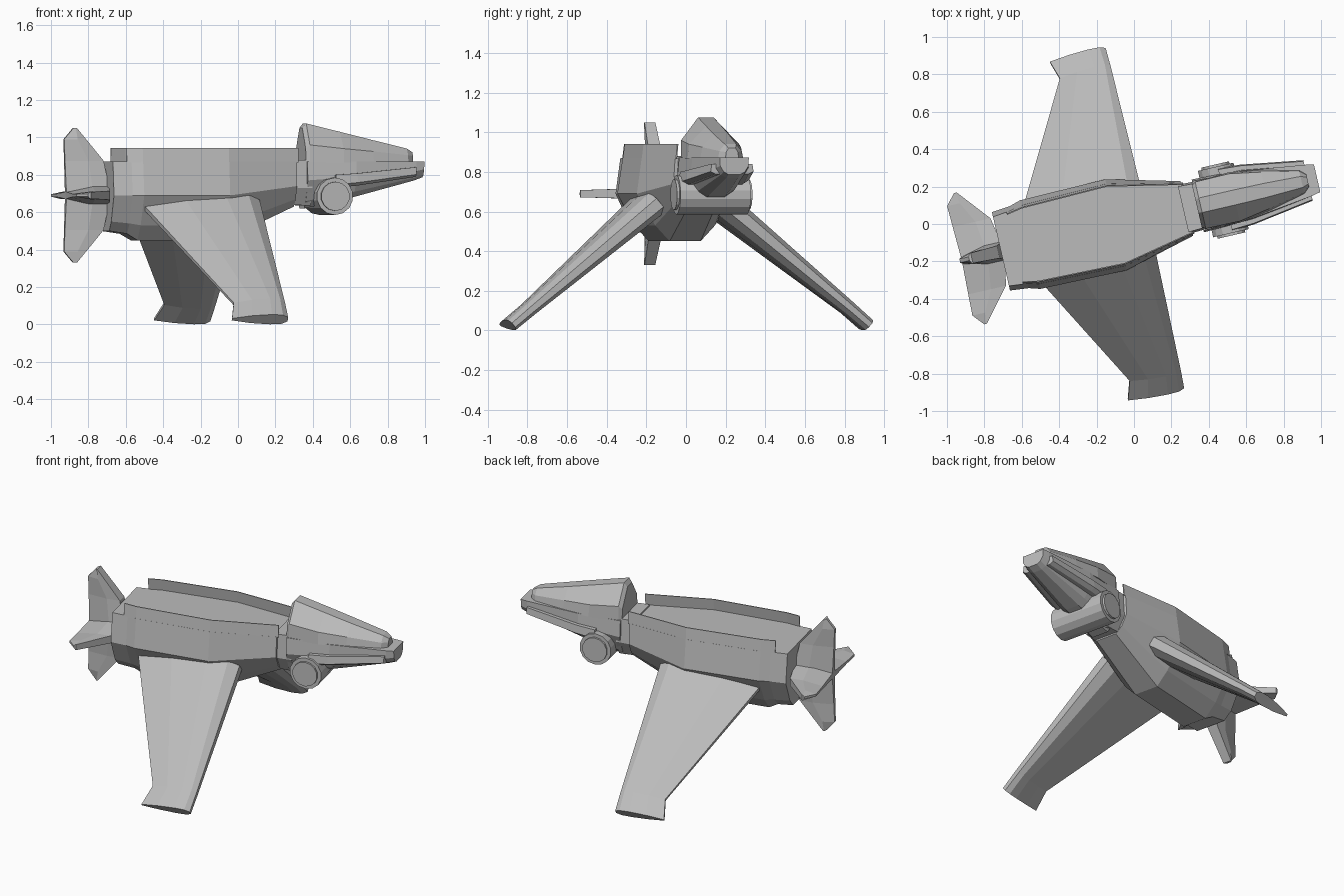
import bpy, bmesh, math
from mathutils import Matrix, Vector

if "Cube" in bpy.data.objects:
    bpy.data.objects.remove(bpy.data.objects["Cube"])

# Craft is built along +x, then turned slightly about z
PLACE = Matrix.Translation((0, 0.018, 0)) @ Matrix.Rotation(math.radians(13), 4, 'Z')

grey = bpy.data.materials.new("hull_grey")
grey.diffuse_color = (0.5, 0.5, 0.5, 1)
grey.use_nodes = True
grey.node_tree.nodes["Principled BSDF"].inputs["Base Color"].default_value = grey.diffuse_color


def finish(name, bm):
    bmesh.ops.recalc_face_normals(bm, faces=bm.faces)
    bm.transform(PLACE)
    mesh = bpy.data.meshes.new(name)
    bm.to_mesh(mesh)
    bm.free()
    mesh.materials.append(grey)
    obj = bpy.data.objects.new(name, mesh)
    bpy.context.collection.objects.link(obj)
    return obj


def loft(name, rings):
    """Skin equal-length rings of points and cap both ends."""
    bm = bmesh.new()
    loops = [[bm.verts.new(p) for p in ring] for ring in rings]
    n = len(loops[0])
    for a, b in zip(loops, loops[1:]):
        for i in range(n):
            j = (i + 1) % n
            bm.faces.new((a[i], a[j], b[j], b[i]))
    bm.faces.new(loops[0])
    bm.faces.new(loops[-1])
    return finish(name, bm)


def section(x, half):
    """Symmetric cross-section from (half width, z) pairs, top to bottom."""
    return [(x, w, z) for w, z in half] + [(x, -w, z) for w, z in reversed(half)]


# Main hull, widest along its waist
loft("hull", [
    section(-0.73, [(0.19, 0.87), (0.215, 0.69), (0.15, 0.55), (0.10, 0.50)]),
    section(-0.63, [(0.20, 0.87), (0.225, 0.69), (0.15, 0.54), (0.09, 0.485)]),
    section(-0.57, [(0.215, 0.87), (0.243, 0.69), (0.155, 0.53), (0.08, 0.45)]),
    section(-0.10, [(0.225, 0.87), (0.25, 0.69), (0.155, 0.53), (0.08, 0.45)]),
    section(0.29, [(0.142, 0.87), (0.15, 0.74), (0.115, 0.67), (0.07, 0.63)]),
])

# Nape collar between hull and nose
loft("neck_collar", [
    section(0.27, [(0.125, 0.88), (0.135, 0.73), (0.085, 0.64)]),
    section(0.38, [(0.12, 0.88), (0.13, 0.73), (0.08, 0.635)]),
])

# Nose with flat top and tapered chin
loft("nose", [
    section(0.35, [(0.135, 0.872), (0.145, 0.77), (0.10, 0.66), (0.055, 0.62)]),
    section(0.62, [(0.13, 0.872), (0.135, 0.79), (0.09, 0.71), (0.045, 0.68)]),
    section(0.96, [(0.085, 0.872), (0.083, 0.82), (0.06, 0.785), (0.03, 0.77)]),
    section(1.005, [(0.075, 0.872), (0.073, 0.83), (0.055, 0.80), (0.03, 0.787)]),
])

# Faceted canopy
loft("canopy", [
    section(0.345, [(0.035, 1.05), (0.115, 0.94), (0.12, 0.865)]),
    section(0.365, [(0.04, 1.075), (0.128, 0.96), (0.13, 0.865)]),
    section(0.55, [(0.04, 1.03), (0.13, 0.94), (0.138, 0.865)]),
    section(0.72, [(0.038, 0.988), (0.10, 0.925), (0.112, 0.865)]),
    section(0.92, [(0.03, 0.94), (0.058, 0.905), (0.065, 0.865)]),
    section(0.953, [(0.018, 0.92), (0.03, 0.90), (0.035, 0.865)]),
])


def drum(name, radius, y0, y1):
    """Fourteen-sided cylinder lying across the craft."""
    rings = []
    for y in (y0, y1):
        rings.append([(0.49 + radius * math.cos(math.tau * (i + 0.5) / 14), y,
                       0.685 + radius * math.sin(math.tau * (i + 0.5) / 14))
                      for i in range(14)])
    loft(name, rings)


# Drum running across under the nose
drum("cross_drum", 0.10, -0.182, 0.182)


def wing_section(lead, trail, y, z, half, side):
    """Blunt-nosed blade section, thickness square to the drooping wing."""
    chord = lead - trail
    outline = [(0, 0.4), (0.10, 0.9), (0.3, 1), (0.65, 0.75), (1, 0.2),
               (1, -0.2), (0.65, -0.75), (0.3, -1), (0.10, -0.9), (0, -0.4)]
    return [(lead - chord * c, side * (y + 0.64 * half * t), z + 0.77 * half * t)
            for c, t in outline]


for side, tag in ((1, "left"), (-1, "right")):
    drum(tag + "_drum_cap", 0.078, side * 0.17, side * 0.195)

    # Thin raised wall along the open-topped deck, flush with the hull side
    wall = []
    for x, low, high in ((-0.655, 0.198, 0.188), (-0.57, 0.215, 0.204),
                         (-0.10, 0.225, 0.215), (0.30, 0.14, 0.133)):
        wall.append([(x, side * low, 0.865), (x, side * high, 0.942),
                     (x, side * (high - 0.006), 0.942), (x, side * (low - 0.006), 0.865)])
    loft(tag + "_deck_wall", wall)

    # Rail along the nose
    rail = []
    for x, y, z, h in ((0.50, 0.155, 0.765, 0.035), (0.62, 0.148, 0.775, 0.033),
                       (0.955, 0.095, 0.815, 0.026)):
        rail.append([(x, side * (y + dy), z + dz) for dy, dz in
                     ((-0.04, h), (0.010, h), (0.016, -h * 0.5), (-0.01, -h), (-0.04, -h))])
    loft(tag + "_nose_rail", rail)

    # Drooping wing with a flared foot
    loft(tag + "_wing", [
        wing_section(0.075, -0.575, 0.17, 0.645, 0.07, side),
        wing_section(0.064, -0.215, 0.826, 0.110, 0.037, side),
        wing_section(0.060, -0.247, 0.925, 0.027, 0.034, side),
    ])

# Cross-shaped tail: four wedge fins around the tail axis
TAIL_Z = 0.69
for k, name in enumerate(("left_tail_fin", "upper_tail_fin",
                          "right_tail_fin", "lower_tail_fin")):
    turn = Matrix.Rotation(math.radians(90 * k), 3, 'X')
    tip = 0.028 if k % 2 else 0.018
    rings = []
    for span, front, back, half in ((0.0, -0.71, -0.945, 0.055),
                                    (0.185, -0.745, -0.952, tip + 0.006),
                                    (0.30, -0.84, -0.956, tip + 0.002),
                                    (0.36, -0.89, -0.905, tip)):
        mid = front + (back - front) * 0.4
        pts = [(front, half), (mid, half), (back, half * 0.35),
               (back, -half * 0.35), (mid, -half), (front, -half)]
        rings.append([turn @ Vector((x, span, t)) + Vector((0, 0, TAIL_Z)) for x, t in pts])
    loft(name, rings)
